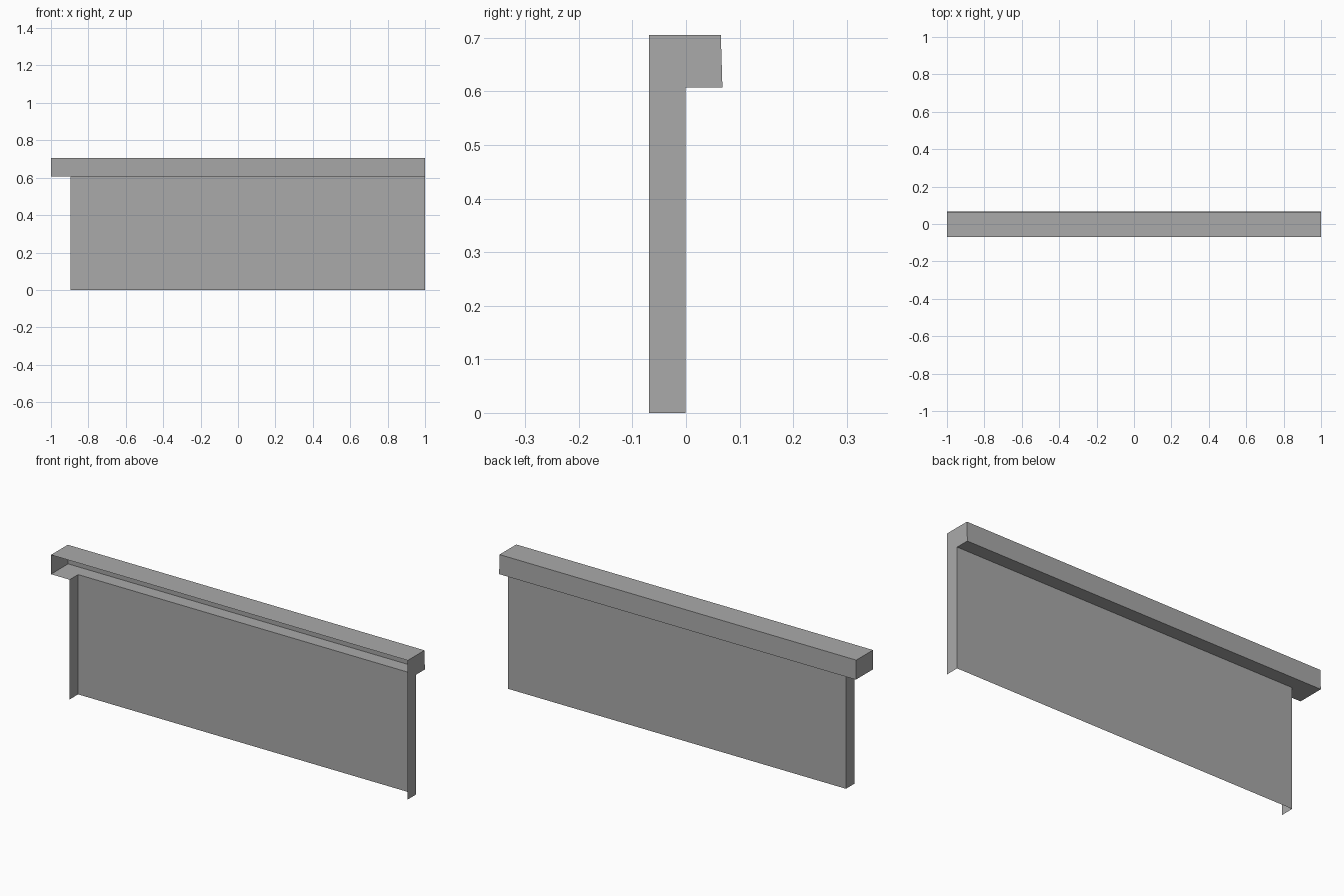
import bpy
import bmesh

default_cube = bpy.data.objects.get("Cube")
if default_cube:
    bpy.data.objects.remove(default_cube, do_unlink=True)

# Key dimensions
LEFT, RIGHT, PANEL_END = 1.0, -1.0, -0.896
FRONT, MIDDLE, BACK_LOW, BACK_TOP = -0.069, -0.001, 0.068, 0.065
LEDGE, TOP = 0.607, 0.705

grey = bpy.data.materials.new("plain grey")
grey.use_nodes = True
grey.diffuse_color = (0.4, 0.4, 0.4, 1)
grey.node_tree.nodes["Principled BSDF"].inputs["Base Color"].default_value = (0.4, 0.4, 0.4, 1)


def sheet(name, *outline):
    """Make one thin flat sheet from its corner points."""
    bm = bmesh.new()
    bm.faces.new([bm.verts.new(p) for p in outline])
    mesh = bpy.data.meshes.new(name)
    bm.to_mesh(mesh)
    bm.free()
    mesh.materials.append(grey)
    obj = bpy.data.objects.new(name, mesh)
    bpy.context.collection.objects.link(obj)
    return obj


def end_sheet(name, x, profile, outward):
    """Make a sheet across the end at x from a (y, z) profile."""
    points = [(x, y, z) for y, z in profile]
    return sheet(name, *(points if outward > 0 else reversed(points)))


# Upright panel and its two end returns
sheet("back_panel", (LEFT, MIDDLE, 0), (PANEL_END, MIDDLE, 0),
      (PANEL_END, MIDDLE, LEDGE), (LEFT, MIDDLE, LEDGE))
return_profile = [(FRONT, 0), (MIDDLE, 0), (MIDDLE, LEDGE), (FRONT, LEDGE)]
end_sheet("left_return", LEFT, return_profile, 1)
end_sheet("right_return", PANEL_END, return_profile, -1)

# Open-fronted channel along the top
cap_profile = [(FRONT, LEDGE), (BACK_LOW, LEDGE), (BACK_TOP, TOP), (FRONT, TOP)]
end_sheet("left_channel_end", LEFT, cap_profile, 1)
end_sheet("right_channel_end", RIGHT, cap_profile, -1)
sheet("channel_top", (RIGHT, FRONT, TOP), (LEFT, FRONT, TOP),
      (LEFT, BACK_TOP, TOP), (RIGHT, BACK_TOP, TOP))
sheet("channel_back", (LEFT, BACK_LOW, LEDGE), (RIGHT, BACK_LOW, LEDGE),
      (RIGHT, BACK_TOP, TOP), (LEFT, BACK_TOP, TOP))

# Channel floor, stepping round the end of the panel
sheet("channel_floor", (RIGHT, FRONT, LEDGE), (RIGHT, BACK_LOW, LEDGE),
      (LEFT, BACK_LOW, LEDGE), (LEFT, MIDDLE, LEDGE),
      (PANEL_END, MIDDLE, LEDGE), (PANEL_END, FRONT, LEDGE))
